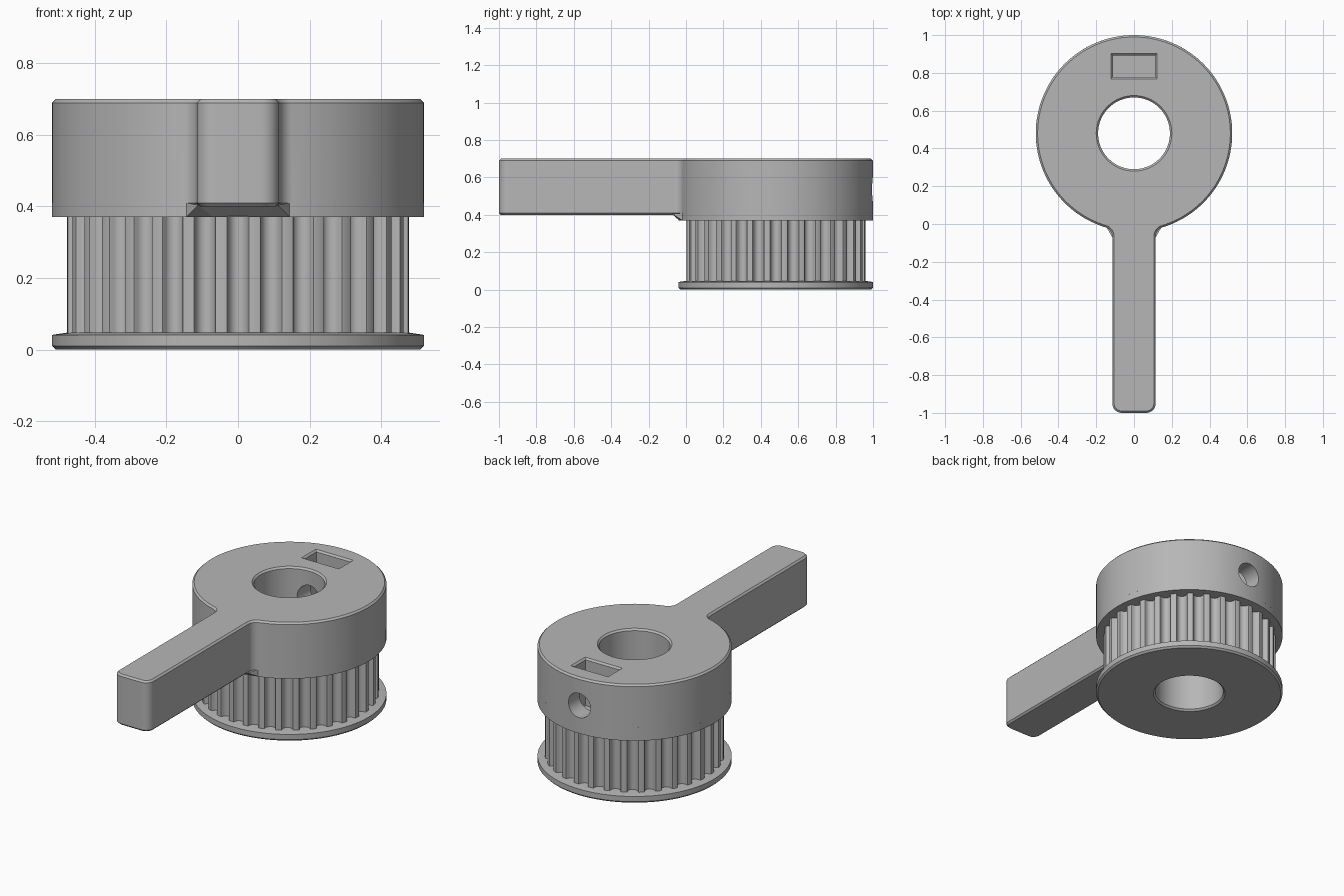
import bpy, bmesh
from math import sin, cos, pi, radians, sqrt, atan2, degrees

if "Cube" in bpy.data.objects:
    bpy.data.objects.remove(bpy.data.objects["Cube"], do_unlink=True)

CY = 0.48            # y of the wheel axis
R = 0.52             # hub and flange radius
BORE = 0.19
W, CORNER, FILLET = 0.115, 0.05, 0.05   # handle half width and roundings
TEETH, TOOTH_R = 32, 0.48
CH = 0.01            # edge chamfer

grey = bpy.data.materials.new("plain_grey")
grey.use_nodes = True
grey.diffuse_color = (0.47, 0.47, 0.47, 1)
grey.node_tree.nodes["Principled BSDF"].inputs["Base Color"].default_value = (0.47, 0.47, 0.47, 1)


def finish(name, bm):
    bmesh.ops.recalc_face_normals(bm, faces=bm.faces)
    mesh = bpy.data.meshes.new(name)
    bm.to_mesh(mesh)
    bm.free()
    mesh.materials.append(grey)
    obj = bpy.data.objects.new(name, mesh)
    bpy.context.collection.objects.link(obj)
    return obj


def loft(name, rings):
    """Closed solid through rings of equal point count."""
    bm = bmesh.new()
    loops = [[bm.verts.new(p) for p in ring] for ring in rings]
    n = len(loops[0])
    for a, b in zip(loops, loops[1:]):
        for i in range(n):
            j = (i + 1) % n
            bm.faces.new((a[i], a[j], b[j], b[i]))
    bm.faces.new(loops[0][::-1])
    bm.faces.new(loops[-1])
    return finish(name, bm)


def at(points, z):
    return [(x, y, z) for x, y in points]


def arc(cx, cy, r, a0, a1, n):
    angles = [radians(a0 + (a1 - a0) * i / n) for i in range(n + 1)]
    return [(cx + r * cos(a), cy + r * sin(a)) for a in angles]


def circle(r, n=128):
    return arc(0, CY, r, 0, 360, n)[:-1]


def rect(x, y0, y1):
    return [(-x, y0), (x, y0), (x, y1), (-x, y1)]


def handle_outline(d):
    """Disc with a filleted lever, shrunk by d."""
    fx = W + FILLET
    drop = sqrt((R + FILLET) ** 2 - fx ** 2)
    fy = CY - drop
    a = degrees(atan2(drop, fx))
    c = CORNER - d
    return (arc(W - CORNER, CORNER - 1, c, -90, 0, 8)
            + arc(fx, fy, FILLET + d, 180, 180 - a, 10)
            + arc(0, CY, R - d, -a, 180 + a, 110)[1:-1]
            + arc(-fx, fy, FILLET + d, a, 0, 10)
            + arc(CORNER - W, CORNER - 1, c, 180, 270, 8))


def tooth_outline():
    """Round-bottomed belt grooves: (half width, depth) pairs."""
    half = [(0.036, 0), (0.031, 0.002), (0.029, 0.006), (0.0265, 0.0165),
            (0.022, 0.026), (0.012, 0.034)]
    groove = [(-w, d) for w, d in half] + [(0, 0.037)] + [(w, d) for w, d in half[::-1]]
    pts = []
    for k in range(TEETH):
        a = 2 * pi * k / TEETH - pi / 2
        for w, d in groove:
            r = (sqrt(TOOTH_R ** 2 - w * w) if d == 0 else TOOTH_R - d)
            pts.append((r * cos(a) - w * sin(a), CY + r * sin(a) + w * cos(a)))
    return pts


def boolean(obj, other, operation):
    mod = obj.modifiers.new(operation, 'BOOLEAN')
    mod.operation = operation
    mod.solver = 'EXACT'
    mod.object = other
    bpy.ops.object.select_all(action='DESELECT')
    bpy.context.view_layer.objects.active = obj
    obj.select_set(True)
    bpy.ops.object.modifier_apply(modifier=mod.name)


# Lower flange and toothed barrel
flange = loft("lower_flange", [at(circle(R - CH), 0), at(circle(R), CH),
                               at(circle(R), 0.041), at(circle(TOOTH_R), 0.047)])
barrel = loft("toothed_barrel", [at(tooth_outline(), z) for z in (0.03, 0.39)])

# Hub with lever handle, its lower rim and the sloped blend under the lever
hub = loft("hub_and_handle", [at(handle_outline(CH), 0.40), at(handle_outline(0), 0.40 + CH),
                              at(handle_outline(0), 0.70 - CH), at(handle_outline(CH), 0.70)])
rim = loft("hub_rim", [at(circle(R), 0.37), at(circle(R), 0.45)])
boolean(hub, rim, 'UNION')

bm = bmesh.new()
for x, y, z in ((0.145, -0.018, 0.37), (0.145, 0.05, 0.37), (0.07, -0.036, 0.37),
                (0.145, -0.018, 0.41), (0.145, 0.05, 0.41), (0.112, -0.075, 0.404)):
    for s in (-1, 1):
        bm.verts.new((s * x, y, z))
bmesh.ops.convex_hull(bm, input=bm.verts[:])
finish("handle_blend", bm)

# Cutters: chamfered bore, nut pocket and set screw hole
bore = loft("bore_cutter", [at(circle(BORE + 0.03), -0.02), at(circle(BORE), CH),
                            at(circle(BORE), 0.70 - CH), at(circle(BORE + 0.03), 0.72)])
pocket = loft("pocket_cutter", [at(rect(0.112, 0.778, 0.892), 0.42),
                                at(rect(0.112, 0.778, 0.892), 0.69),
                                at(rect(0.142, 0.748, 0.922), 0.72)])
screw = loft("screw_cutter", [[(x, y, z) for x, z in arc(0, 0.535, 0.072, 0, 360, 48)[:-1]]
                              for y in (0.5, 1.1)])
for part in (flange, barrel, hub):
    boolean(part, bore, 'DIFFERENCE')
boolean(hub, pocket, 'DIFFERENCE')
boolean(hub, screw, 'DIFFERENCE')
for helper in (rim, bore, pocket, screw):
    bpy.data.objects.remove(helper, do_unlink=True)

# Smooth curved walls, keep the edges crisp
bpy.ops.object.select_all(action='DESELECT')
for part in (flange, barrel, hub):
    part.select_set(True)
bpy.context.view_layer.objects.active = hub
bpy.ops.object.shade_smooth_by_angle(angle=radians(30))
